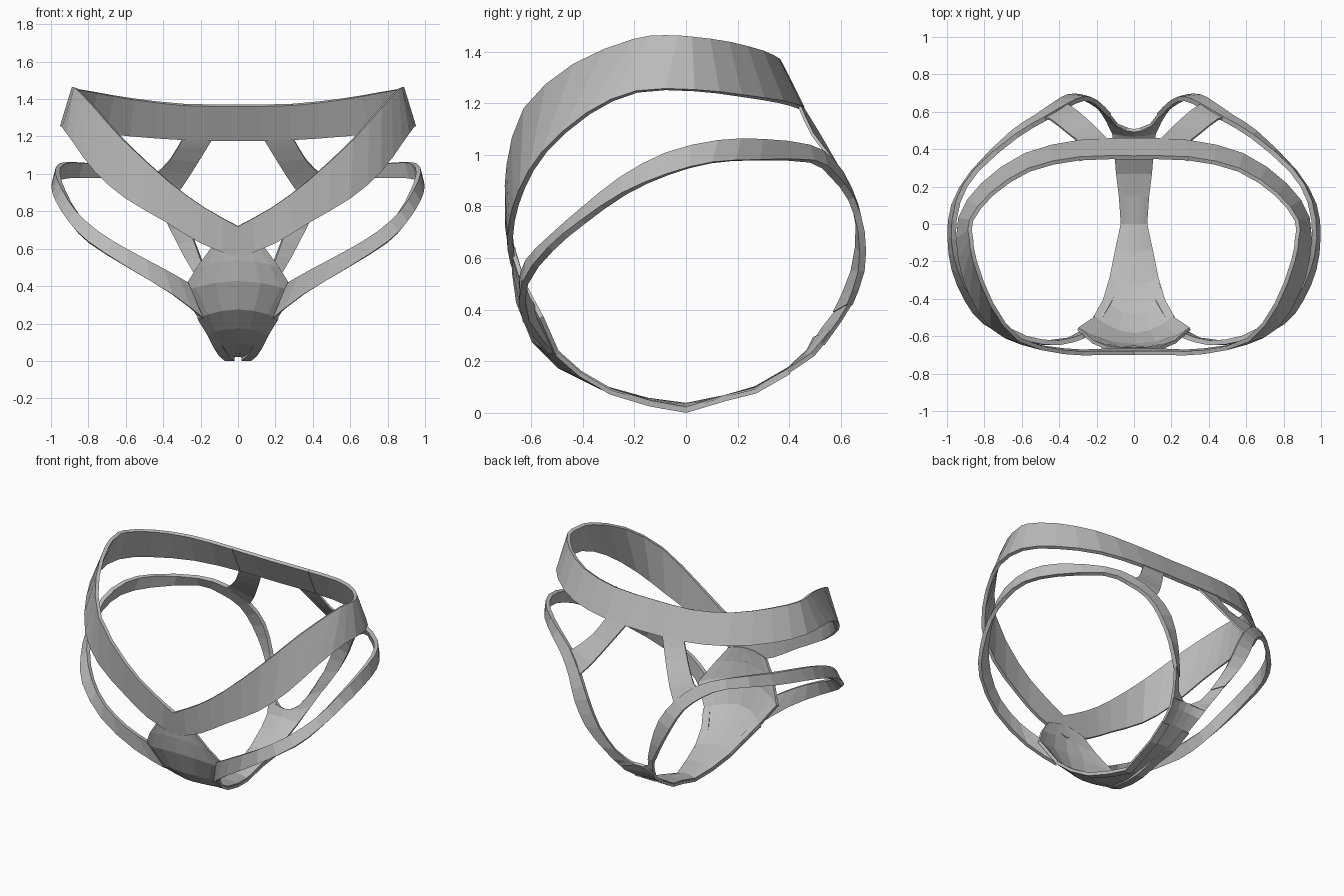
import bpy
from mathutils import Vector

grey = bpy.data.materials.new("strap grey")
grey.diffuse_color = (0.5, 0.5, 0.5, 1)


def smooth(rows):
    """Insert one curved in-between row after each row."""
    rows = [[Vector(p) for p in r] for r in rows]
    out = []
    for i in range(len(rows) - 1):
        before, after = rows[max(i - 1, 0)], rows[min(i + 2, len(rows) - 1)]
        out.append(rows[i])
        out.append([(b + c) * .5625 - (a + d) * .0625
                    for a, b, c, d in zip(before, rows[i], rows[i + 1], after)])
    return out + [rows[-1]]


def sheet(name, rows, thickness):
    """Join equal-length rows of points into a thin mirrored strap."""
    n = len(rows[0])
    verts = [p for r in rows for p in r]
    faces = [(i * n + j, i * n + j + 1, (i + 1) * n + j + 1, (i + 1) * n + j)
             for i in range(len(rows) - 1) for j in range(n - 1)]
    mesh = bpy.data.meshes.new(name)
    mesh.from_pydata(verts, [], faces)
    mesh.materials.append(grey)
    ob = bpy.data.objects.new(name, mesh)
    bpy.context.collection.objects.link(ob)
    m = ob.modifiers.new("mirror", 'MIRROR')
    m.use_clip = True
    s = ob.modifiers.new("thickness", 'SOLIDIFY')
    s.thickness = thickness
    s.offset = 0


# Waist belt: upper and lower edge from front centre round the hip to the back
sheet("waist_belt", smooth([
    ((0, -.69, .72), (0, -.66, .55)),
    ((.18, -.69, .82), (.2, -.68, .63)),
    ((.37, -.685, .96), (.38, -.675, .74)),
    ((.61, -.62, 1.18), (.6, -.635, .87)),
    ((.76, -.43, 1.35), (.76, -.55, 1.01)),
    ((.85, -.2, 1.445), (.87, -.38, 1.16)),
    ((.87, -.08, 1.46), (.93, -.19, 1.245)),
    ((.87, .02, 1.455), (.93, .03, 1.25)),
    ((.76, .16, 1.435), (.81, .21, 1.23)),
    ((.56, .29, 1.40), (.58, .37, 1.205)),
    ((.29, .35, 1.37), (.29, .44, 1.185)),
    ((0, .355, 1.365), (0, .45, 1.18)),
]), .022)

# Leg loops: from pouch corner over the hip, round the back, down to the seat strap
sheet("leg_loop", smooth([
    ((.27, -.60, .42), (.19, -.52, .23)),
    ((.4, -.635, .495), (.35, -.62, .355)),
    ((.58, -.61, .59), (.59, -.625, .50)),
    ((.74, -.515, .685), (.80, -.525, .635)),
    ((.86, -.39, .795), (.90, -.40, .74)),
    ((.93, -.25, .91), (.965, -.24, .85)),
    ((.965, -.08, 1.005), (.985, -.07, .925)),
    ((.94, .12, 1.055), (.965, .1, .97)),
    ((.84, .29, 1.06), (.86, .28, .98)),
    ((.63, .47, 1.035), (.65, .49, .975)),
    ((.48, .56, .98), (.53, .57, .92)),
    ((.36, .63, .87), (.43, .64, .83)),
    ((.27, .67, .73), (.36, .68, .70)),
    ((.20, .65, .55), (.28, .68, .55)),
    ((.13, .58, .39), (.20, .635, .42)),
]), .026)

# Pouch and seat strap: half width, edge y, edge z, centre y, centre z
sections = [
    (.14, -.665, .61, -.67, .64),
    (.22, -.63, .50, -.665, .54),
    (.30, -.56, .37, -.65, .43),
    (.21, -.50, .235, -.59, .28),
    (.16, -.41, .155, -.49, .18),
    (.125, -.29, .085, -.33, .10),
    (.095, -.14, .04, -.15, .05),
    (.065, 0, .015, 0, .03),
    (.075, .15, .06, .15, .06),
    (.09, .27, .09, .27, .095),
    (.10, .40, .165, .40, .17),
    (.115, .49, .225, .475, .24),
    (.15, .565, .315, .50, .29),
]
rows = []
for w, ye, ze, yc, zc in sections:
    rows.append([(w * t, yc + (ye - yc) * t * t, zc + (ze - zc) * t * t)
                 for t in (0, .4, .75, 1)])
sheet("pouch_and_seat_strap", rows, .018)

# Edge binding: the leg loop carried on beneath the pouch and seat edges
sheet("edge_binding", [((w - .045, ye, ze - .006), (w + .006, ye, ze - .006))
                       for w, ye, ze, yc, zc in sections[3:11]], .018)

# Seat fork: closes the gap between the seat strap and the leg loops
sheet("seat_fork", [
    ((.13, .58, .39), (.20, .635, .42)),
    ((.09, .53, .325), (.17, .595, .355)),
    ((.03, .505, .285), (.13, .53, .265)),
], .016)

# Back supports: from the belt out to the leg loops
sheet("back_support", smooth([
    ((.13, .44, 1.20), (.29, .435, 1.20)),
    ((.21, .52, 1.07), (.36, .49, 1.08)),
    ((.30, .60, .93), (.45, .56, .99)),
    ((.36, .64, .86), (.51, .57, .95)),
]), .012)

# Belt seams: thin raised edges at the back panel
sheet("back_panel_seam", [
    ((.283, .342, 1.37), (.283, .432, 1.185)),
    ((.293, .340, 1.37), (.293, .430, 1.185)),
], .012)
